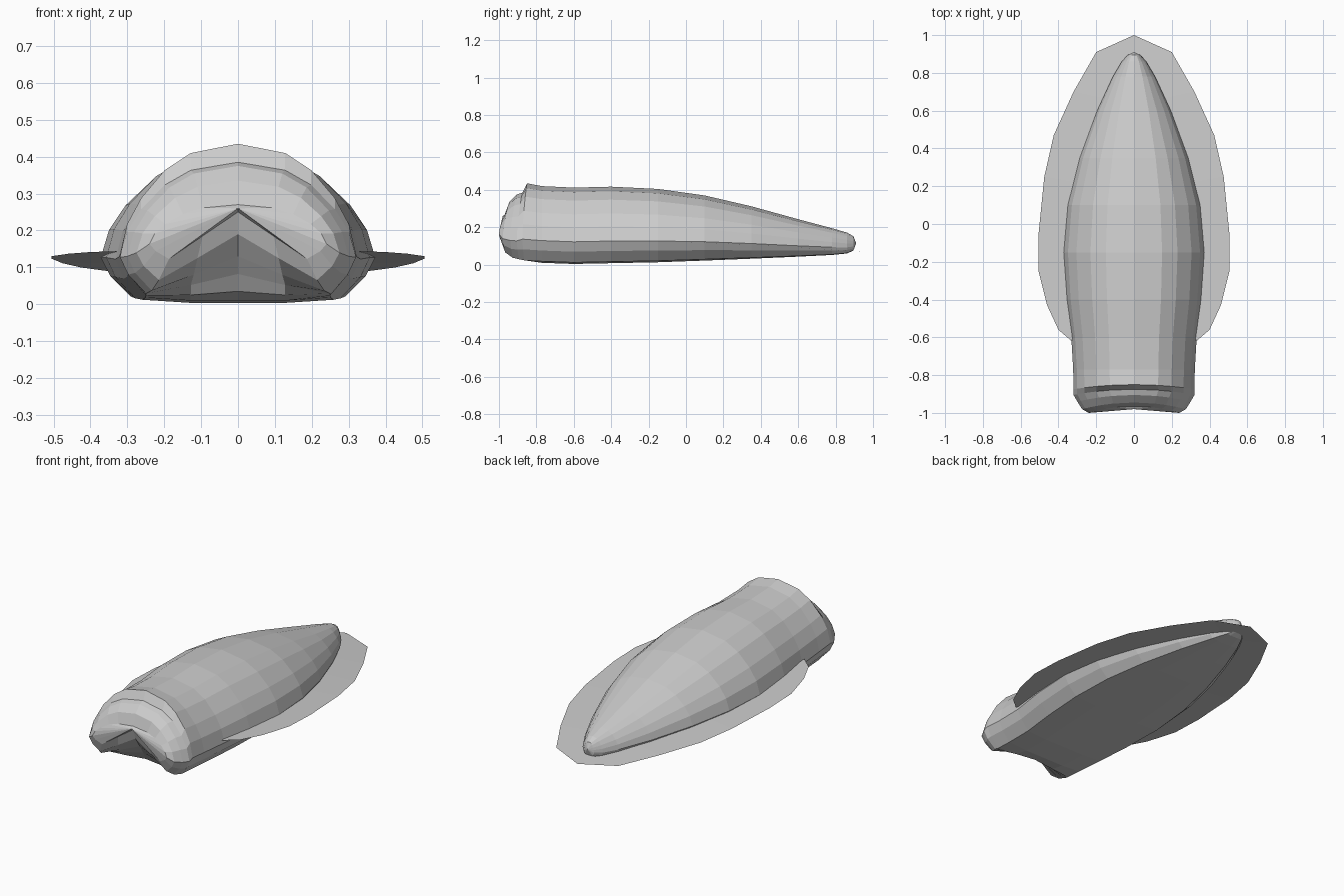
import bpy, bmesh

if "Cube" in bpy.data.objects:
    bpy.data.objects.remove(bpy.data.objects["Cube"])

# Half cross-section, from top centre round to bottom centre (width, height fractions)
HALF = [(0, 1), (.40, .94), (.62, .83), (.82, .65), (.94, .48),
        (1, .29), (.93, .16), (.78, .02), (.40, 0), (0, 0)]

# Body stations: y, half width, bottom z, top z, arch of the mouth notch, sideways sweep
STATIONS = [(-.965, .24, .12, .27, .13, .035), (-.945, .275, .06, .335, .13, .035),
            (-.905, .30, .03, .375, .10, .035), (-.875, .32, .022, .385, .06, .03),
            (-.85, .32, .015, .435, .02, .025), (-.77, .322, .01, .42, 0, 0),
            (-.60, .332, .004, .412, 0, 0), (-.40, .357, .008, .417, 0, 0),
            (-.15, .372, .013, .405, 0, 0), (.10, .350, .022, .37, 0, 0),
            (.35, .287, .032, .312, 0, 0), (.60, .195, .043, .243, 0, 0),
            (.78, .112, .052, .195, 0, 0), (.86, .065, .06, .172, 0, 0),
            (.895, .033, .075, .152, 0, 0)]


def make_object(name, bm):
    bmesh.ops.recalc_face_normals(bm, faces=bm.faces)
    mesh = bpy.data.meshes.new(name)
    bm.to_mesh(mesh)
    bm.free()
    obj = bpy.data.objects.new(name, mesh)
    bpy.context.collection.objects.link(obj)
    return obj


def station_ring(bm, y, w, zb, zt, arch, sweep):
    ring = []
    full = HALF + [(-u, v) for u, v in HALF[-2:0:-1]]
    for u, v in full:
        lift = arch * max(0, 1 - abs(u) / .8) if v < .01 else 0
        ring.append(bm.verts.new((u * w, y - sweep * u * u, zb + (zt - zb) * v + lift)))
    return ring


def fan(bm, ring, co):
    tip = bm.verts.new(co)
    for a, b in zip(ring, ring[1:] + ring[:1]):
        bm.faces.new((a, b, tip))


# Tapering body with an arched mouth notch at the front
bm = bmesh.new()
rings = [station_ring(bm, *s) for s in STATIONS]
for r, s in zip(rings, rings[1:]):
    n = len(r)
    for i in range(n):
        bm.faces.new((r[i], r[(i + 1) % n], s[(i + 1) % n], s[i]))
fan(bm, rings[0], (0, -.98, .26))
fan(bm, rings[-1], (0, .91, .115))
make_object("body", bm)

# Thin fin skirting the sides and tail: outer x, outer y, inner x, inner y
FIN = [(.33, -.62, .325, -.60), (.40, -.56, .33, -.54), (.46, -.43, .345, -.42),
       (.505, -.25, .36, -.25), (.505, -.05, .36, -.05), (.475, .25, .31, .22),
       (.425, .47, .23, .45), (.32, .70, .14, .66), (.20, .91, .055, .82),
       (0, 1, 0, .86)]


def fin_z(y):
    return .125 - .036 * (y + .1) - .022 * max(0, y) ** 2


bm = bmesh.new()
path = FIN + [(-a, b, -c, d) for a, b, c, d in FIN[-2::-1]]
pairs = [(bm.verts.new((ox, oy, fin_z(oy))), bm.verts.new((ix, iy, fin_z(iy))))
         for ox, oy, ix, iy in path]
for (a, b), (c, d) in zip(pairs, pairs[1:]):
    bm.faces.new((a, c, d, b))
make_object("fin", bm)
